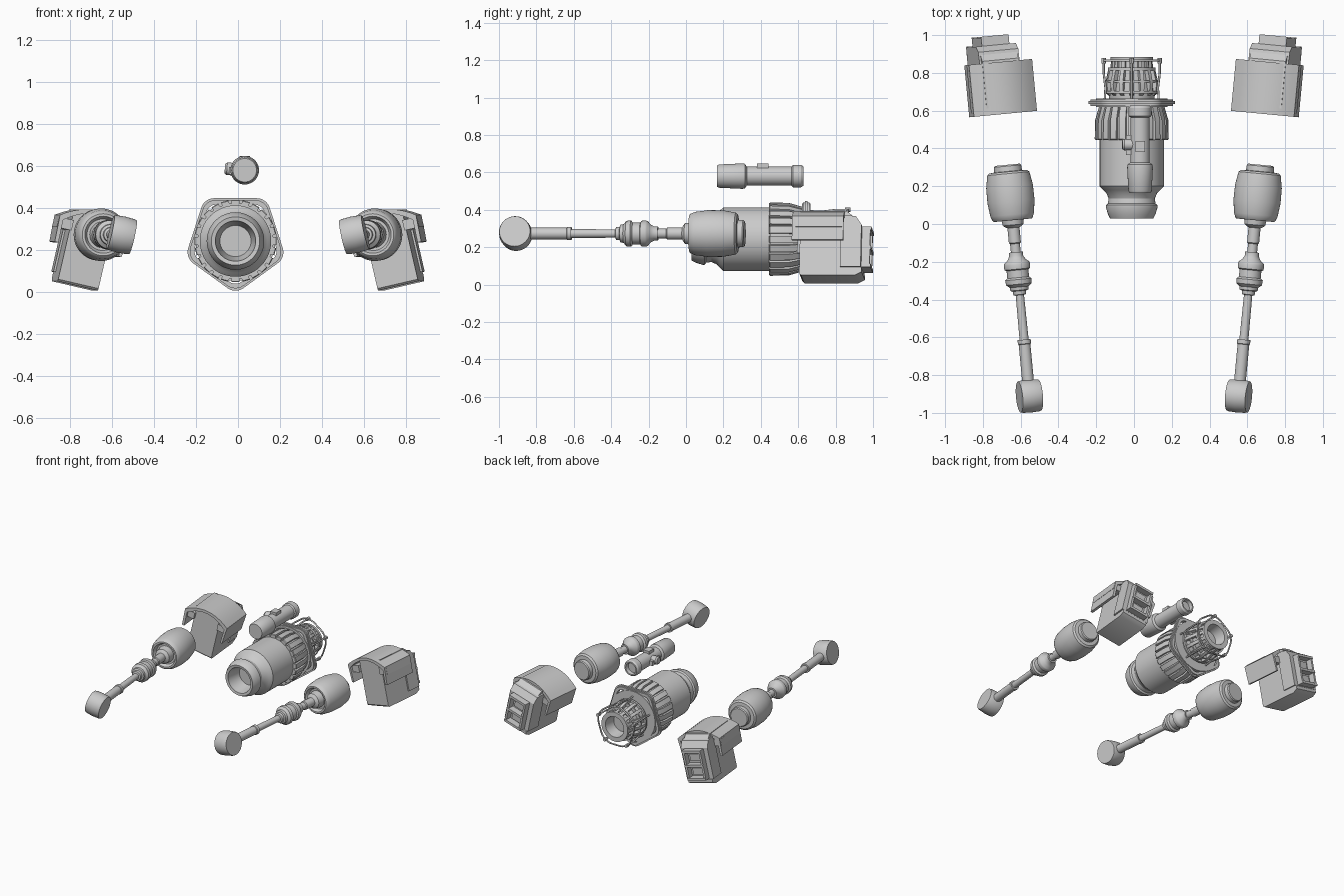
import bpy, bmesh
from math import sin, cos, pi, atan, radians
from mathutils import Matrix, Vector

if "Cube" in bpy.data.objects:
    bpy.data.objects.remove(bpy.data.objects["Cube"])

T = Matrix.Translation
R = Matrix.Rotation


def loft(name, loops, m=Matrix(), ring=False):
    """Skin closed loops; cap the ends, or join last to first when ring is set."""
    bm = bmesh.new()
    vs = [[bm.verts.new(m @ Vector(p)) for p in lp] for lp in loops]
    n = len(loops[0])
    pairs = list(zip(vs, vs[1:])) + ([(vs[-1], vs[0])] if ring else [])
    for a, b in pairs:
        for i in range(n):
            j = (i + 1) % n
            bm.faces.new((a[i], a[j], b[j], b[i]))
    if not ring:
        bm.faces.new(vs[0])
        bm.faces.new(vs[-1])
    bmesh.ops.remove_doubles(bm, verts=bm.verts, dist=1e-5)
    bmesh.ops.recalc_face_normals(bm, faces=bm.faces)
    me = bpy.data.meshes.new(name)
    bm.to_mesh(me)
    bm.free()
    me.polygons.foreach_set("use_smooth", [True] * len(me.polygons))
    me.set_sharp_from_angle(angle=radians(30))
    ob = bpy.data.objects.new(name, me)
    bpy.context.collection.objects.link(ob)
    return ob


def lathe(name, profile, m=Matrix(), seg=48, ring=False):
    """Turn (y, radius) points around the local y axis."""
    return loft(name, [[(max(r, 1e-3) * cos(2 * pi * i / seg), y, max(r, 1e-3) * sin(2 * pi * i / seg))
                        for i in range(seg)] for y, r in profile], m, ring)


def side_prism(name, pts, u0, u1, m=Matrix()):
    """Extrude a (y, z) outline along x."""
    return loft(name, [[(u, y, z) for y, z in pts] for u in (u0, u1)], m)


def box(name, lo, hi, m=Matrix()):
    return side_prism(name, [(lo[1], lo[2]), (hi[1], lo[2]), (hi[1], hi[2]), (lo[1], hi[2])], lo[0], hi[0], m)


def pentagon(rad, corner, y, start):
    """Rounded pentagon in the xz plane."""
    c = (rad * cos(pi / 5) - corner) / cos(pi / 5)
    pts = []
    for k in range(5):
        a = start + k * 2 * pi / 5
        for t in range(7):
            b = a + (t / 6 - .5) * 2 * pi / 5
            pts.append((c * cos(a) + corner * cos(b), y, c * sin(a) + corner * sin(b)))
    return pts


def rod(name, pts, depth, m, cyclic=False):
    cu = bpy.data.curves.new(name, 'CURVE')
    cu.dimensions = '3D'
    cu.bevel_depth = depth
    cu.bevel_resolution = 2
    cu.use_fill_caps = True
    sp = cu.splines.new('POLY')
    sp.points.add(len(pts) - 1)
    for p, q in zip(sp.points, pts):
        p.co = (*(m @ Vector(q)), 1)
    sp.use_cyclic_u = cyclic
    bpy.context.collection.objects.link(bpy.data.objects.new(name, cu))


# Central body: turned shell with recessed openings at both ends
C = T((-.012, 0, .243))
lathe("central_body", [(.14, 0), (.14, .074), (.06, .092), (.033, .096), (.03, .115), (.05, .125), (.088, .137),
                       (.1, .137), (.108, .126), (.135, .122), (.165, .135), (.18, .152), (.2, .17), (.45, .17),
                       (.45, .18), (.55, .18), (.62, .16), (.665, .16), (.665, .12), (.7, .125), (.83, .1),
                       (.885, .1), (.885, .078), (.8, .066), (.8, 0)], C, 64)

# Ribs around the collar and the rear cage
for i in range(24):
    side_prism("collar_rib", [(.445, .165), (.445, .192), (.45, .196), (.55, .194), (.625, .172), (.625, .15)],
               -.018, .018, C @ R(2 * pi * i / 24, 4, 'Y'))
for i in range(15):
    side_prism("cage_rib", [(.665, .1), (.69, .135), (.74, .142), (.81, .126), (.83, .112), (.88, .108), (.88, .09)],
               -.011, .011, C @ R(2 * pi * i / 15, 4, 'Y'))
for y0, y1, r in ((.69, .705, .141), (.75, .76, .137), (.812, .828, .126), (.868, .885, .112)):
    lathe("cage_band", [(y0, .09), (y0, r), (y1, r), (y1, .09)], C, 48, True)

# Pentagon flange with open corners around a round ring
for y0, y1, ro, ri in ((.625, .66, .241, .215), (.635, .65, .252, .225)):
    loft("pentagon_flange", [pentagon(ro, .065, y0, -pi / 2), pentagon(ro, .065, y1, -pi / 2),
                             pentagon(ri, .05, y1, -pi / 2), pentagon(ri, .05, y0, -pi / 2)], C, True)
lathe("flange_ring", [(.62, .15), (.62, .19), (.665, .19), (.665, .15)], C, 64, True)

# Rear wire guard
rod("guard_loop", pentagon(.18, .1, .865, pi / 2), .006, C, True)
for k in range(5):
    a = pi / 2 + k * 2 * pi / 5
    rod("guard_strut", [(r * cos(a), y, r * sin(a)) for y, r in ((.875, .156), (.8, .156), (.72, .146), (.66, .15))],
        .006, C)
    lathe("guard_lug", [(.85, 0), (.85, .012), (.88, .012), (.88, 0)],
          C @ T((.156 * cos(a), 0, .156 * sin(a))), 12)

# Floating tube above the body
M = T((.032, 0, .58))
lathe("upper_tube", [(.165, 0), (.165, .056), (.175, .062), (.3, .068), (.315, .066), (.325, .051), (.565, .051),
                     (.572, .06), (.615, .06), (.627, .052), (.627, .042), (.6, .038), (.6, 0)], M)
lathe("tube_side_stub", [(0, 0), (0, .03), (.085, .03), (.095, .022), (.095, 0)],
      M @ T((0, .42, 0)) @ R(radians(90), 4, 'Z') @ R(radians(5), 4, 'X'), 24)
box("tube_side_block", (-.075, .365, -.02), (0, .47, .015), M)
box("tube_top_block", (-.025, .38, 0), (.025, .44, .068), M)

# Left and right assemblies
yaw = R(-atan(.095), 4, 'Z')
for s, side in ((1, "right"), (-1, "left")):
    S = Matrix.Diagonal((s, 1, 1, 1))

    # Barrel, piston, joint and push rod
    A = S @ T((.64, 0, .273)) @ yaw
    lathe(side + "_barrel", [(.315, 0), (.315, .066), (.308, .072), (.28, .074), (.278, .1), (.268, .112),
                             (.2, .124), (.12, .125), (.05, .116), (.025, .106), (.02, .1), (.02, .088),
                             (.045, .075), (.045, .062), (-.005, .055), (-.012, .046), (-.02, .032), (-.1, .032),
                             (-.105, .026), (-.155, .026), (-.155, 0)], A)
    lathe(side + "_joint", [(-.15, 0), (-.15, .037), (-.17, .037), (-.19, .048), (-.205, .066), (-.215, .07),
                            (-.24, .068), (-.245, .058), (-.285, .058), (-.295, .07), (-.32, .068), (-.335, .05),
                            (-.352, .048), (-.356, .036), (-.375, .034), (-.378, .028), (-.378, 0)], A)
    lathe(side + "_push_rod", [(-.37, 0), (-.37, .022), (-.615, .024), (-.615, .035), (-.637, .035),
                               (-.64, .031), (-.86, .031), (-.86, 0)], A, 32)
    lathe(side + "_end_disc", [(-.055, 0), (-.055, .082), (-.045, .085), (0, .088), (.045, .085), (.055, .082),
                               (.055, 0)],
          A @ T((0, -.915, 0)) @ R(-.22, 4, 'Y') @ R(-pi / 2, 4, 'Z'))

    # Curved hood with hanging skirts
    B = S @ T((.7, .72, .3)) @ yaw @ R(-.227, 4, 'Y')
    arc = [(-.172 + .344 * i / 12, .03 + .06 * (1 - (i / 6 - 1) ** 2)) for i in range(13)]
    outline = ([(-.16, -.1)] + arc + [(.168, -.1), (.15, -.1), (.152, .01)]
               + [(x * .88, z - .02) for x, z in reversed(arc)] + [(-.152, .01), (-.145, -.1)])
    loft(side + "_hood", [[(x, y, z) for x, z in outline] for y in (-.138, .138)], B)
    box(side + "_skirt_rail", (.1, -.12, -.03), (.172, .13, .02), B)
    box(side + "_inner_skirt_rail", (-.165, -.12, -.03), (-.09, .13, .02), B)

    # Block under the hood
    side_prism(side + "_block", [(-.1, -.27), (-.09, -.28), (.2, -.28), (.235, -.262), (.235, -.24), (.21, -.22),
                                 (.21, .02), (.15, .07), (-.1, .07)], -.09, .108, B)
    side_prism(side + "_rear_collar", [(.12, -.235), (.23, -.235), (.23, -.005), (.2, .04), (.12, .05)],
               -.1, .118, B)

    # Rear frame with two stacked openings
    for u in (-.066, .068):
        box(side + "_frame_post", (u, .2, -.23), (u + .016, .275, -.01), B)
    for v in (-.23, -.132, -.026):
        box(side + "_frame_bar", (-.066, .2, v), (.084, .28, v + .018), B)
    for v in (-.175, -.07):
        box(side + "_frame_core", (-.03, .2, v - .025), (.048, .245, v + .025), B)
